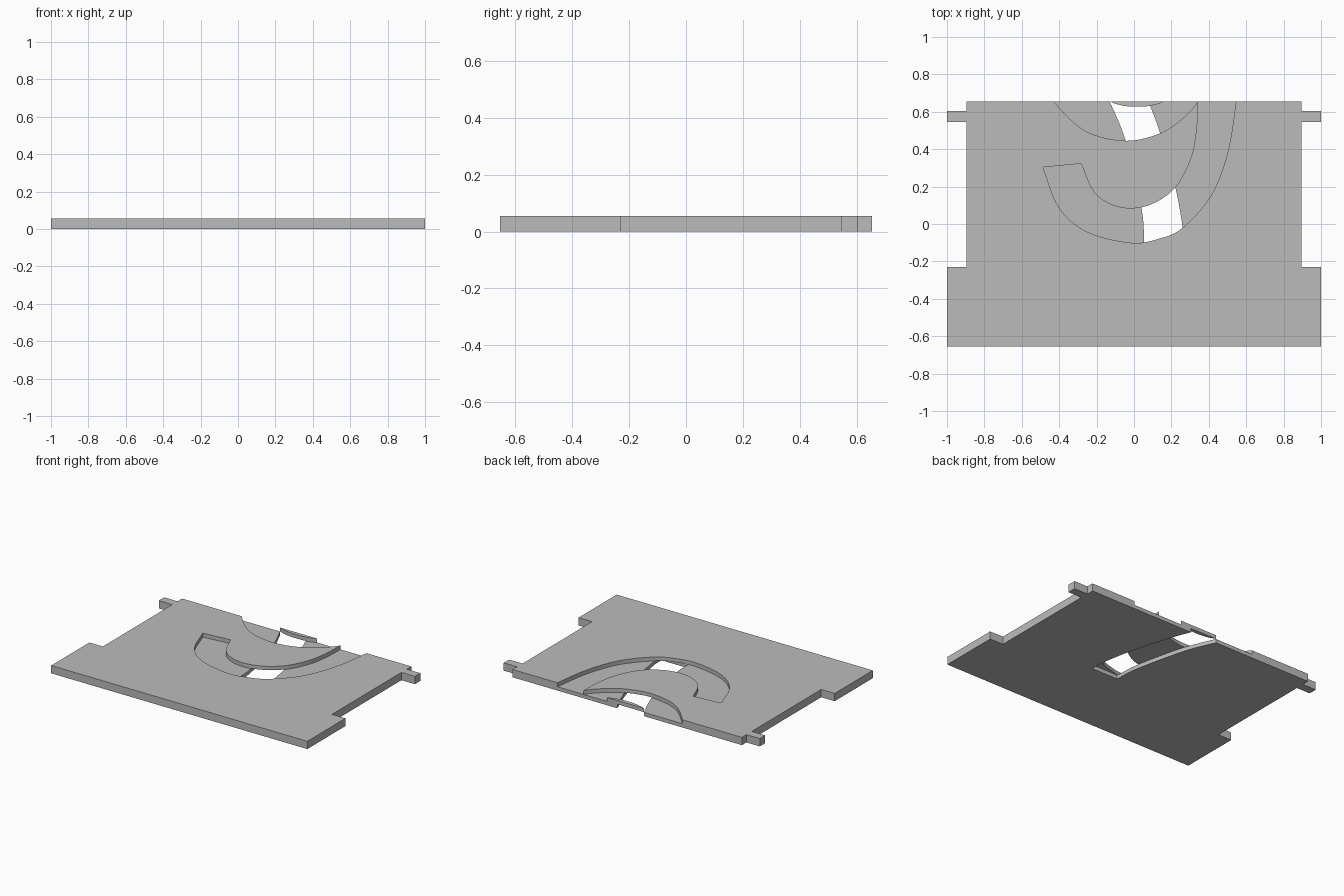
import bpy
import bmesh
from mathutils import Vector

if "Cube" in bpy.data.objects:
    bpy.data.objects.remove(bpy.data.objects["Cube"])

THICK = 0.055
FLOOR = 0.027      # level of the top recesses
CEILING = 0.0285   # level of the underside groove

grey = bpy.data.materials.new("plain grey")
grey.use_nodes = True
colour = (0.5, 0.5, 0.5, 1)
grey.diffuse_color = colour
grey.node_tree.nodes["Principled BSDF"].inputs["Base Color"].default_value = colour


def smooth(points, steps=8):
    """Smooth curve through a few points."""
    p = [Vector(q) for q in points]
    p = [2 * p[0] - p[1]] + p + [2 * p[-1] - p[-2]]
    out = []
    for a, b, c, d in zip(p, p[1:], p[2:], p[3:]):
        for i in range(steps):
            t = i / steps
            out.append(0.5 * (2 * b + (c - a) * t + (2 * a - 5 * b + 4 * c - d) * t**2
                              + (3 * b - a - 3 * c + d) * t**3))
    return out + [p[-2]]


def extrude(name, outline, low, high):
    """Solid prism from a flat outline."""
    bm = bmesh.new()
    face = bm.faces.new([bm.verts.new((x, y, low)) for x, y in outline])
    top = bmesh.ops.extrude_face_region(bm, geom=[face])["geom"]
    bmesh.ops.translate(bm, vec=(0, 0, high - low),
                        verts=[v for v in top if isinstance(v, bmesh.types.BMVert)])
    bmesh.ops.recalc_face_normals(bm, faces=bm.faces)
    mesh = bpy.data.meshes.new(name)
    bm.to_mesh(mesh)
    bm.free()
    mesh.materials.append(grey)
    obj = bpy.data.objects.new(name, mesh)
    bpy.context.collection.objects.link(obj)
    return obj


# Plate with side notches and small tabs, mirrored left to right
side = [(1, -0.655), (1, -0.23), (0.895, -0.23), (0.895, 0.545),
        (1, 0.545), (1, 0.605), (0.895, 0.605), (0.895, 0.655)]
plate = extrude("slotted_plate", side + [(-x, y) for x, y in reversed(side)], 0, THICK)

# Hooked recess in the top, open at the back
outer = smooth([(-0.487, 0.303), (-0.4, 0.087), (-0.25, -0.042), (-0.02, -0.1), (0.13, -0.08),
                (0.26, -0.02), (0.41, 0.15), (0.5, 0.38), (0.545, 0.655), (0.55, 0.75)])
inner = smooth([(-0.283, 0.323), (-0.22, 0.18), (-0.13, 0.107), (-0.015, 0.083), (0.11, 0.113),
                (0.225, 0.2), (0.305, 0.35), (0.335, 0.5), (0.342, 0.655), (0.342, 0.75)])
hook = extrude("hook_cutter", outer + inner[::-1], FLOOR, 0.2)

# Arched recess at the back edge, around a small raised island
arch_line = smooth([(-0.5, 0.77), (-0.43, 0.655), (-0.26, 0.498), (-0.045, 0.445),
                    (0.14, 0.485), (0.26, 0.565), (0.342, 0.655), (0.4, 0.77)])
island_line = smooth([(-0.3, 0.77), (-0.13, 0.655), (0.015, 0.627), (0.16, 0.655), (0.3, 0.77)])
arch = extrude("arch_cutter", arch_line + island_line[::-1], FLOOR, 0.2)

# Curved groove in the underside, breaking through both recesses
left = smooth([(0.055, -0.102), (0.04, 0.085), (-0.045, 0.445), (-0.13, 0.655), (-0.17, 0.75)])
right = smooth([(0.26, -0.102), (0.26, -0.02), (0.22, 0.2), (0.14, 0.485), (0.077, 0.655), (0.04, 0.75)])
groove = extrude("groove_cutter", left + right[::-1], -0.1, CEILING)

bpy.context.view_layer.objects.active = plate
for cutter in (hook, arch, groove):
    cutter.hide_render = True
    cut = plate.modifiers.new(cutter.name, "BOOLEAN")
    cut.operation = "DIFFERENCE"
    cut.solver = "EXACT"
    cut.object = cutter
    bpy.ops.object.modifier_apply(modifier=cut.name)
    bpy.data.objects.remove(cutter)

# Crisp edges, smooth curved walls
bpy.ops.object.select_all(action="DESELECT")
plate.select_set(True)
bpy.ops.object.shade_smooth_by_angle()
